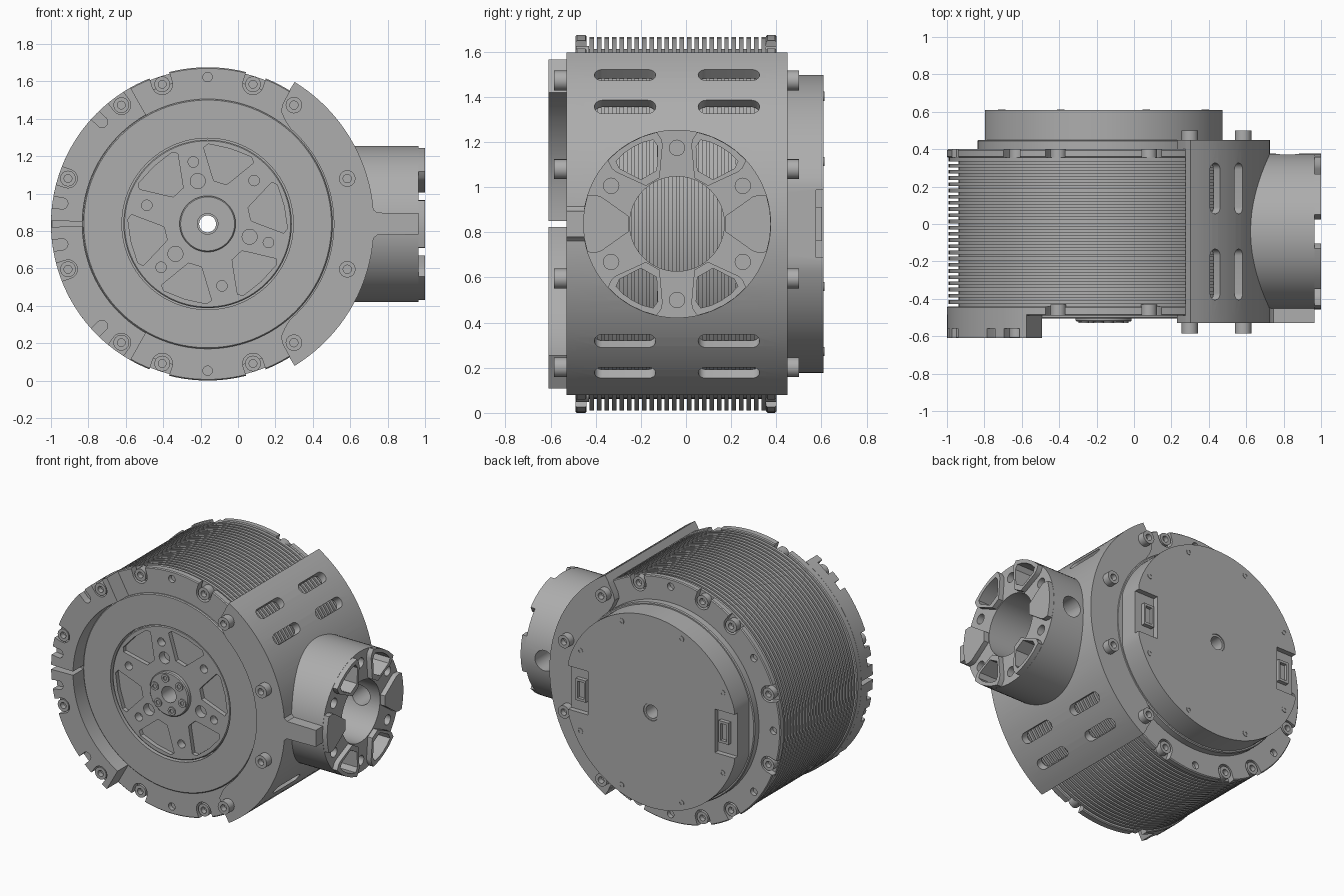
import bpy, bmesh
from math import sin, cos, pi, radians, sqrt
from mathutils import Vector

if "Cube" in bpy.data.objects:
    bpy.data.objects.remove(bpy.data.objects["Cube"], do_unlink=True)

CX, CZ, R = -0.1625, 0.8375, 0.8375   # main axis runs along y
TY = -0.04                            # tube axis runs along x at y = TY
BOLT_R = 0.785

grey = bpy.data.materials.new("machined_grey")
grey.use_nodes = True
COLOUR = (0.42, 0.42, 0.42, 1)
grey.diffuse_color = COLOUR
grey.node_tree.nodes["Principled BSDF"].inputs["Base Color"].default_value = COLOUR


def polar(r, deg, c=(CX, CZ)):
    return (c[0] + r * cos(radians(deg)), c[1] + r * sin(radians(deg)))


def arc(r, a0, a1, c=(CX, CZ), step=3):
    n = max(2, int(abs(a1 - a0) / step))
    return [polar(r, a0 + (a1 - a0) * i / n, c) for i in range(n + 1)]


def circle(r, c=(CX, CZ), n=32):
    return [polar(r, 360 * i / n, c) for i in range(n)]


def sector(r0, r1, a0, a1):
    return arc(r1, a0, a1) + arc(r0, a1, a0)


def local(pts, deg, c=(CX, CZ)):
    """Turn (radial, sideways) points to a direction around c."""
    a = radians(deg)
    return [(c[0] + u * cos(a) - v * sin(a), c[1] + u * sin(a) + v * cos(a)) for u, v in pts]


def rect(x0, x1, z0, z1):
    return [(x0, z0), (x1, z0), (x1, z1), (x0, z1)]


def prism(bm, pts, lo, hi, axis="Y"):
    place = (lambda u, v, d: (u, d, v)) if axis == "Y" else (lambda u, v, d: (d, u, v))
    a = [bm.verts.new(place(u, v, lo)) for u, v in pts]
    b = [bm.verts.new(place(u, v, hi)) for u, v in pts]
    bm.faces.new(a)
    bm.faces.new(b[::-1])
    for i in range(len(pts)):
        j = (i + 1) % len(pts)
        bm.faces.new((a[i], a[j], b[j], b[i]))


def lathe(bm, profile, c=(CX, CZ), n=120):
    """Spin a closed (radius, y) profile about a y axis through c."""
    rows = []
    for i in range(n):
        rows.append([bm.verts.new((p[0], y, p[1])) for r, y in profile
                     for p in [polar(r, 360 * i / n, c)]])
    m = len(profile)
    for i in range(n):
        s, t = rows[i], rows[(i + 1) % n]
        for k in range(m):
            q = (k + 1) % m
            if profile[k][0] > 0 or profile[q][0] > 0:
                bm.faces.new((s[k], s[q], t[q], t[k]))


def make(name, bm):
    bmesh.ops.remove_doubles(bm, verts=bm.verts, dist=1e-5)
    bmesh.ops.recalc_face_normals(bm, faces=bm.faces)
    me = bpy.data.meshes.new(name)
    bm.to_mesh(me)
    bm.free()
    me.materials.append(grey)
    ob = bpy.data.objects.new(name, me)
    bpy.context.collection.objects.link(ob)
    return ob


def part(name, shapes, axis="Y"):
    bm = bmesh.new()
    for pts, lo, hi in shapes:
        prism(bm, pts, lo, hi, axis)
    return make(name, bm)


def turned(name, profile):
    bm = bmesh.new()
    lathe(bm, profile)
    return make(name, bm)


def ring(r0, r1, y0, y1, b=0.006):
    return [(r0, y0), (r1 - b, y0), (r1, y0 + b), (r1, y1 - b), (r1 - b, y1), (r0, y1)]


def cut(targets, shapes, axis="Y"):
    cutter = part("cutter", shapes, axis)
    cutter.hide_render = True
    for ob in targets:
        mod = ob.modifiers.new("cut", "BOOLEAN")
        mod.operation, mod.solver, mod.object = "DIFFERENCE", "EXACT", cutter
        bpy.context.view_layer.objects.active = ob
        bpy.ops.object.modifier_apply(modifier=mod.name)
    bpy.data.objects.remove(cutter, do_unlink=True)


def notch(deg, w):
    """U-shaped pocket round a bolt, open at the rim."""
    inner = [(BOLT_R + w * cos(t), w * sin(t)) for t in [pi / 2 + pi * i / 12 for i in range(13)]]
    return local(inner + [(0.95, -w), (0.95, w)], deg)


# Finned body: cooling fins stacked along the axis
y0, y1, fins = -0.44, 0.355, 24
pitch = (y1 - y0) / fins
profile = [(0.055, y0)]
for i in range(fins):
    y = y0 + i * pitch
    profile += [(0.775, y), (0.775, y + pitch * 0.4), (0.828, y + pitch * 0.4), (0.828, y + pitch)]
turned("finned_body", profile + [(0.055, y1)])

# Flanges with bolt notches, and the raised split rim on the model's right
mid = [72, 108, 252, 288]
side = [126, 162, 198, 234]
extra = [136, 172, 188, 224]
front_flange = turned("front_flange", ring(0.46, R, -0.49, y0))
rear_flange = turned("rear_flange", ring(0.3, R, y1, 0.40))
cut([front_flange], [(notch(a, 0.055), -0.6, -0.43) for a in mid]
    + [(circle(0.025, polar(BOLT_R, a)), -0.6, -0.46) for a in (90, 270)])
cut([rear_flange], [(notch(a, 0.055), 0.345, 0.5) for a in mid + side]
    + [(circle(0.025, polar(BOLT_R, a)), 0.37, 0.5) for a in (90, 144, 180, 216, 270)])
rim = part("raised_rim", [(sector(0.67, R, 119.5, 178.9), -0.61, -0.485),
                          (sector(0.67, R, 181.1, 240.5), -0.61, -0.485)])
cut([rim], [(notch(a, 0.05), -0.7, -0.56) for a in side])
cut([rim], [(notch(a, 0.03), -0.7, -0.56) for a in extra])

# Front face plate and recessed rotor
turned("front_plate", ring(0.458, 0.668, -0.505, -0.42))
rotor = turned("rotor", ring(0.055, 0.45, -0.495, -0.41))
wedge = [(0.23, -0.035), (0.25, -0.05), (0.385, -0.14), (0.41, -0.12), (0.42, 0),
         (0.41, 0.12), (0.385, 0.14), (0.25, 0.05), (0.23, 0.035)]
spokes = [103 + 60 * i for i in range(6)]
cut([rotor], [(local(wedge, a + 30), -0.6, -0.465) for a in spokes]
    + [(circle(0.028, polar(0.34, a)), -0.6, -0.43) for a in spokes]
    + [(circle(0.04, polar(0.235, a)), -0.6, -0.43) for a in spokes[::2]])
turned("hub", ring(0.055, 0.15, -0.522, -0.45))

# Rear step and cover with flat sides, connector bays and centre bore
turned("rear_step", ring(0.055, 0.675, 0.39, 0.45))
flat = 0.635
cover = part("rear_cover", [([(max(CX - flat, min(CX + flat, x)), z)
                              for x, z in circle(0.66, n=120)], 0.44, 0.61)])
bays = [rect(CX + s * 0.56 - 0.075, CX + s * 0.56 + 0.09 * (s > 0) + 0.075 * (s < 0) + 0.0,
             CZ - 0.15, CZ + 0.15) for s in (1, -1)]
bays[1] = [(2 * CX - x, z) for x, z in bays[0]]
cut([cover], [(b, 0.575, 0.7) for b in bays] + [(circle(0.06), 0.3, 0.7)])
sockets = part("connector_sockets", [(rect(CX + s * 0.545 - 0.038, CX + s * 0.545 + 0.038,
                                           CZ - 0.075, CZ + 0.075), 0.57, 0.602) for s in (1, -1)])
cut([sockets], [(rect(CX + s * 0.545 - 0.024, CX + s * 0.545 + 0.024,
                      CZ - 0.058, CZ + 0.058), 0.58, 0.7) for s in (1, -1)])
turned("rear_bushing", ring(0.045, 0.062, 0.46, 0.605, 0.003))

# Saddle bracket: curved shell plus two end plates
span = 58.5
shell = part("saddle_shell", [(sector(R, 0.89, -span, span), -0.53, 0.45)])
corner = [(0.76, 58), (0.72, 57), (0.69, 53)]
plate = (arc(0.89, -span, span) + [polar(r, a) for r, a in corner] + arc(0.675, 49, -49)
         + [polar(r, -a) for r, a in corner[::-1]])
part("saddle_front_plate", [(plate, -0.53, -0.488)])
part("saddle_rear_plate", [(plate, 0.398, 0.45)])
# Long vent slots, each cut straight through the shell
for a in (47.9, 35.7, -35.7, -47.9):
    bm = bmesh.new()
    direction = Vector((cos(radians(a)), 0, sin(radians(a))))
    tangent = Vector((-direction.z, 0, direction.x))
    for yc in (-0.27, 0.19):
        outline = arc(0.036, -90, 90, (yc + 0.1, 0), 15) + arc(0.036, 90, 270, (yc - 0.1, 0), 15)
        loops = [[bm.verts.new(Vector((CX, u, CZ)) + direction * d + tangent * v)
                  for u, v in outline] for d in (0.7, 1.0)]
        bm.faces.new(loops[0])
        bm.faces.new(loops[1][::-1])
        for i in range(len(outline)):
            bm.faces.new((loops[0][i - 1], loops[0][i], loops[1][i], loops[1][i - 1]))
    cutter = make("slot_cutter", bm)
    mod = shell.modifiers.new("slots", "BOOLEAN")
    mod.operation, mod.solver, mod.object = "DIFFERENCE", "EXACT", cutter
    bpy.context.view_layer.objects.active = shell
    bpy.ops.object.modifier_apply(modifier=mod.name)
    bpy.data.objects.remove(cutter, do_unlink=True)

# Output tube with raised end pads, pockets and bolt holes
tc = (TY, CZ)
tube = part("output_tube", [(circle(0.417, tc, 96), 0.52, 0.965)], "X")
pad = [(0.215, -0.035), (0.335, -0.12), (0.36, -0.128), (0.397, -0.125), (0.412, -0.06),
       (0.416, 0), (0.412, 0.06), (0.397, 0.125), (0.36, 0.128), (0.335, 0.12), (0.215, 0.035)]
hollow = [(0.25, -0.04), (0.34, -0.098), (0.375, -0.095), (0.388, -0.05), (0.392, 0),
          (0.388, 0.05), (0.375, 0.095), (0.34, 0.098), (0.25, 0.04)]
pads = part("tube_end_pads", [(local(pad, a, tc), 0.96, 1.0) for a in range(0, 360, 60)], "X")
cut([tube, shell, pads], [(circle(0.21, tc, 64), 0.4, 1.2)]
    + [(local(hollow, a, tc), 0.4, 1.2) for a in (60, 120, 240, 300)]
    + [(circle(0.034, polar(0.337, a, tc), 20), 0.75, 1.2) for a in range(30, 390, 60)], "X")
cut([tube], [(circle(0.07, (0.82, CZ)), 0.1, 0.6)])
rib_half = [(0.66, 0.2), (0.70, 0.12), (0.72, 0.08), (0.745, 0.06), (0.965, 0.057)]
part("tube_rib", [([(x, CZ - d) for x, d in rib_half]
                   + [(x, CZ + d) for x, d in rib_half[::-1]], -0.53, -0.42)])

# Socket-head bolts: (radius from axis, angle, base y, top y, head radius)
bolts = []
for a in (54, 18, -18, -54):
    bolts += [(BOLT_R, a, -0.52, -0.585, 0.044), (BOLT_R, a, 0.44, 0.50, 0.044)]
for a in mid:
    bolts += [(BOLT_R, a, -0.43, -0.488, 0.042)]
for a in side:
    bolts += [(BOLT_R, a, -0.55, -0.608, 0.042)]
for a in mid + side:
    bolts += [(BOLT_R, a, 0.345, 0.40, 0.042)]
bolts += [(0.11, a, -0.51, -0.53, 0.028) for a in spokes]
bolts += [(0.61, s * a, 0.6, 0.613, 0.02) for a in (27, 68, 112, 153) for s in (1, -1)]
bm = bmesh.new()
for r, a, base, top, head in bolts:
    depth = (base - top) * 0.6
    lathe(bm, [(0, base), (head, base), (head, top), (head * 0.5, top),
               (head * 0.5, top + depth), (0, top + depth)], polar(r, a), 24)
make("socket_bolts", bm)

# Smooth curved walls, keep machined edges sharp
bpy.ops.object.select_all(action="DESELECT")
for ob in bpy.context.collection.objects:
    if ob.type == "MESH" and grey.name in ob.data.materials:
        ob.select_set(True)
        bpy.context.view_layer.objects.active = ob
bpy.ops.object.shade_smooth_by_angle(angle=radians(25))
